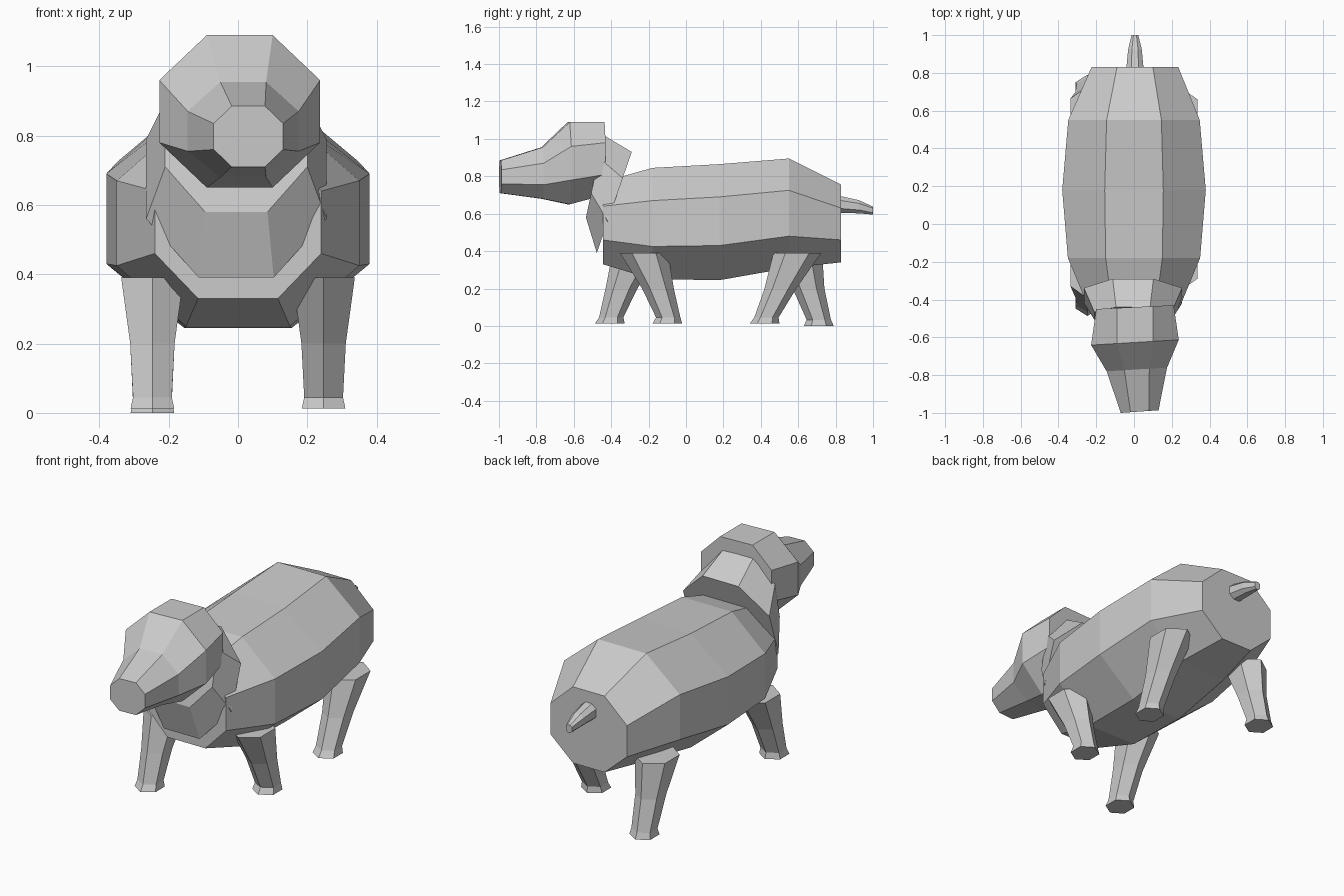
import bpy
import bmesh

cube = bpy.data.objects.get("Cube")
if cube:
    bpy.data.objects.remove(cube, do_unlink=True)

grey = bpy.data.materials.new("plain grey")
grey.use_nodes = True
grey.diffuse_color = (0.6, 0.6, 0.6, 1)
grey.node_tree.nodes["Principled BSDF"].inputs["Base Color"].default_value = (0.6, 0.6, 0.6, 1)


def loft(name, rings):
    """Skin a list of equal-sized point rings and close both ends."""
    bm = bmesh.new()
    loops = [[bm.verts.new(p) for p in ring] for ring in rings]
    n = len(loops[0])
    for a, b in zip(loops, loops[1:]):
        for i in range(n):
            j = (i + 1) % n
            bm.faces.new((a[i], a[j], b[j], b[i]))
    bm.faces.new(loops[0])
    bm.faces.new(loops[-1])
    bmesh.ops.recalc_face_normals(bm, faces=bm.faces)
    mesh = bpy.data.meshes.new(name)
    bm.to_mesh(mesh)
    bm.free()
    mesh.materials.append(grey)
    obj = bpy.data.objects.new(name, mesh)
    bpy.context.collection.objects.link(obj)
    return obj


def octagon(y, cx, half, flat, top, upper, lower, bottom, yaw=0, lean=0):
    """Eight-sided section facing y; lean tilts its top back from the given y."""
    outline = [(flat, top), (half, upper), (half, lower), (flat, bottom),
               (-flat, bottom), (-half, lower), (-half, upper), (-flat, top)]
    return [(cx + x, y + yaw * x + lean * (z - top), z) for x, z in outline]


def hexagon(x, y, z, hx, hy):
    """Six-sided section facing up, with corners at front and back."""
    return [(x, y + hy, z), (x + hx, y + hy / 2, z), (x + hx, y - hy / 2, z),
            (x, y - hy, z), (x - hx, y - hy / 2, z), (x - hx, y + hy / 2, z)]


# Barrel-shaped torso
loft("body", [
    octagon(-0.445, 0, 0.24, 0.115, 0.77, 0.64, 0.46, 0.33),
    octagon(-0.18, 0, 0.35, 0.15, 0.845, 0.67, 0.425, 0.25),
    octagon(0.18, 0, 0.38, 0.155, 0.865, 0.69, 0.43, 0.245),
    octagon(0.55, 0, 0.348, 0.145, 0.895, 0.725, 0.48, 0.31),
    octagon(0.83, 0.005, 0.23, 0.095, 0.755, 0.63, 0.46, 0.34),
])

# Leaning neck collar
loft("neck", [
    octagon(-0.29, -0.005, 0.26, 0.108, 0.93, 0.79, 0.56, 0.39, lean=0.346),
    octagon(-0.44, -0.005, 0.205, 0.09, 1.02, 0.90, 0.71, 0.58, lean=0.216),
])

# Head with tapering muzzle, turned slightly aside
loft("head", [
    octagon(-0.993, 0.03, 0.1, 0.048, 0.885, 0.835, 0.76, 0.71, yaw=0.07),
    octagon(-0.77, 0.015, 0.16, 0.066, 0.955, 0.87, 0.755, 0.68, yaw=0.06),
    octagon(-0.627, 0.005, 0.232, 0.095, 1.09, 0.96, 0.78, 0.65, yaw=0.06),
    octagon(-0.44, 0.005, 0.205, 0.095, 1.09, 0.98, 0.81, 0.70, yaw=0.05),
])

# Short drooping tail
loft("tail", [
    octagon(0.80, 0.005, 0.048, 0.02, 0.70, 0.675, 0.63, 0.605),
    octagon(0.925, 0.005, 0.036, 0.016, 0.672, 0.655, 0.62, 0.602),
    octagon(1.0, 0.005, 0.018, 0.008, 0.638, 0.63, 0.605, 0.595),
])

# Legs in mid-stride: name, side, y of thigh, knee, ankle and foot, ground height
for name, side, thigh, knee, ankle, foot, ground in [
        ("front_left_leg", 1, -0.225, -0.15, -0.095, -0.10, 0.012),
        ("front_right_leg", -1, -0.265, -0.345, -0.40, -0.407, 0.012),
        ("back_left_leg", 1, 0.595, 0.505, 0.43, 0.42, 0.012),
        ("back_right_leg", -1, 0.60, 0.655, 0.71, 0.71, 0.0)]:
    x = 0.247 * side
    loft(name, [
        hexagon(x, thigh, 0.39, 0.09, 0.128),
        hexagon(x, knee, 0.2, 0.064, 0.085),
        hexagon(x, ankle, ground + 0.033, 0.056, 0.065),
        hexagon(x, foot, ground, 0.063, 0.08),
    ])
